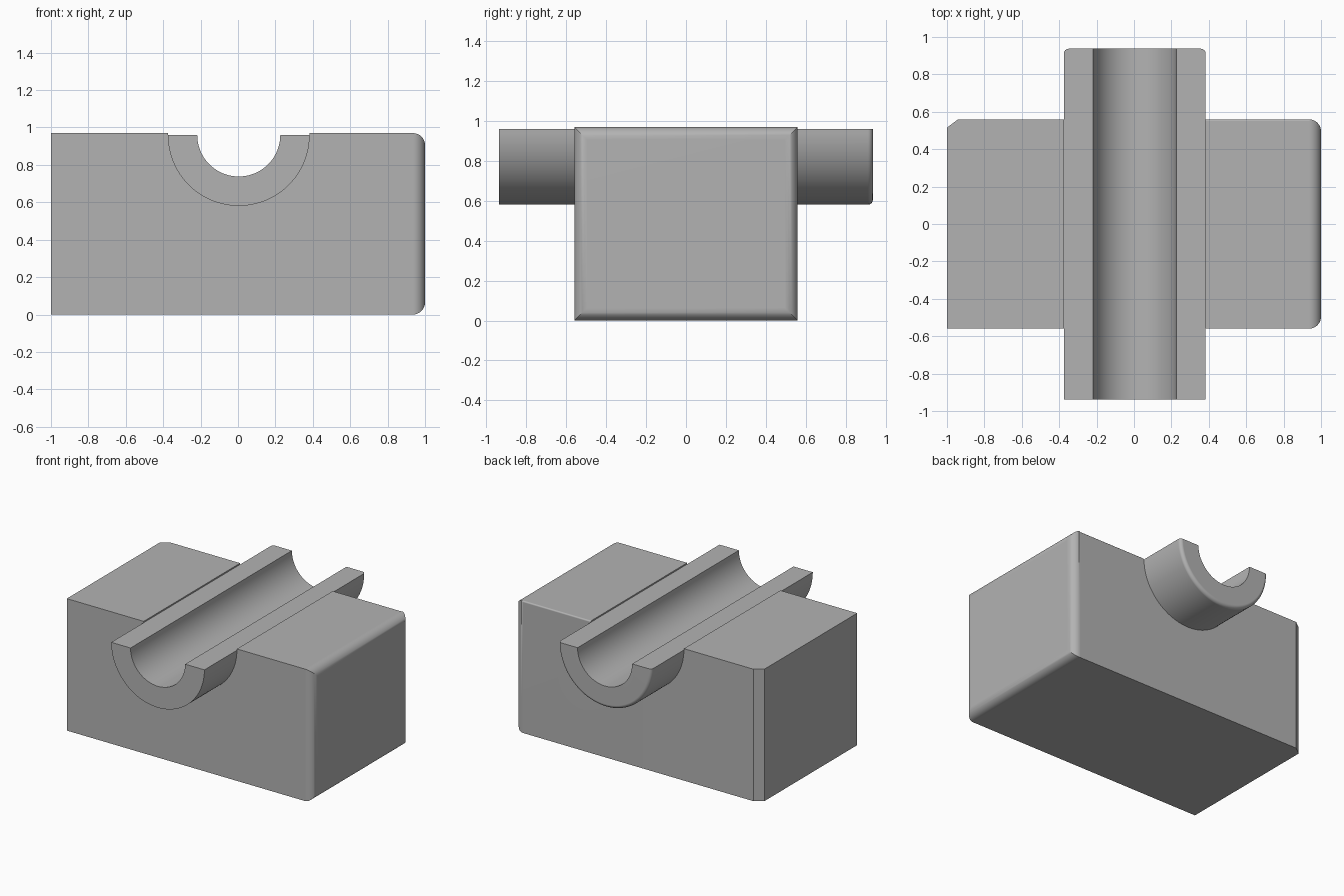
import bpy
import bmesh
from math import cos, sin, pi, radians
from mathutils import Vector

if "Cube" in bpy.data.objects:
    bpy.data.objects.remove(bpy.data.objects["Cube"], do_unlink=True)

grey = bpy.data.materials.new("plain grey")
grey.use_nodes = True
grey.diffuse_color = (0.45, 0.45, 0.45, 1)
grey.node_tree.nodes["Principled BSDF"].inputs["Base Color"].default_value = grey.diffuse_color

CENTRE_X, AXIS_Z = 0.004, 0.96
OUTER, INNER = 0.379, 0.222
BLOCK_Y, TUBE_Y, TOP = 0.56, 0.937, 0.97


def lower_arc(radius, steps=48):
    """Half circle below the tube axis, from -x to +x."""
    return [(CENTRE_X - radius * cos(pi * i / steps),
             AXIS_Z - radius * sin(pi * i / steps)) for i in range(steps + 1)]


def extrude_profile(points, half_depth):
    """Solid made by sweeping an xz outline along y."""
    bm = bmesh.new()
    face = bm.faces.new([bm.verts.new((x, -half_depth, z)) for x, z in points])
    swept = bmesh.ops.extrude_face_region(bm, geom=[face])["geom"]
    verts = [v for v in swept if isinstance(v, bmesh.types.BMVert)]
    bmesh.ops.translate(bm, verts=verts, vec=(0, 2 * half_depth, 0))
    bmesh.ops.recalc_face_normals(bm, faces=bm.faces)
    return bm


def round_edges(bm, rule, radius, segments):
    edges = [e for e in bm.edges if all(rule(v.co) for v in e.verts)]
    bmesh.ops.bevel(bm, geom=edges, offset=radius, segments=segments,
                    profile=0.5, affect='EDGES', clamp_overlap=True)


def finish(bm, name):
    bmesh.ops.recalc_face_normals(bm, faces=bm.faces)
    mesh = bpy.data.meshes.new(name)
    bm.to_mesh(mesh)
    bm.free()
    mesh.materials.append(grey)
    obj = bpy.data.objects.new(name, mesh)
    bpy.context.collection.objects.link(obj)
    bpy.ops.object.select_all(action='DESELECT')
    obj.select_set(True)
    bpy.context.view_layer.objects.active = obj
    bpy.ops.object.shade_smooth_by_angle(angle=radians(30))
    weighted = obj.modifiers.new("flat faces stay flat", 'WEIGHTED_NORMAL')
    weighted.keep_sharp = True
    return obj


# Block with a half-round groove in its top
groove = lower_arc(OUTER)
outline = ([(-1, 0), (-1, TOP), (groove[0][0], TOP)] + groove
           + [(groove[-1][0], TOP), (1, TOP), (1, 0)])
block = extrude_profile(outline, BLOCK_Y)

# Rounded rim around the +x end, then the fine rounding of the top back edge
round_edges(block, lambda c: c.x > 0.999, 0.065, 8)
round_edges(block, lambda c: c.y > BLOCK_Y - 0.001 and c.z > TOP - 0.001 and c.x > 0.3,
            0.02, 4)

# Flat chamfer on the back vertical corner of the -x end
cut = bmesh.ops.bisect_plane(
    block, geom=block.verts[:] + block.edges[:] + block.faces[:],
    plane_co=(-1, BLOCK_Y - 0.045, 0), plane_no=Vector((-0.045, 0.06, 0)).normalized(),
    clear_outer=True)
rim = [e for e in cut["geom_cut"] if isinstance(e, bmesh.types.BMEdge)]
bmesh.ops.contextual_create(block, geom=rim)
finish(block, "block")

# Half tube lying in the groove, its outer back edge rounded
tube = extrude_profile(lower_arc(OUTER) + lower_arc(INNER)[::-1], TUBE_Y)
round_edges(tube, lambda c: c.y > TUBE_Y - 0.001 and
            abs(Vector((c.x - CENTRE_X, c.z - AXIS_Z)).length - OUTER) < 0.001, 0.025, 4)
finish(tube, "half_tube")
